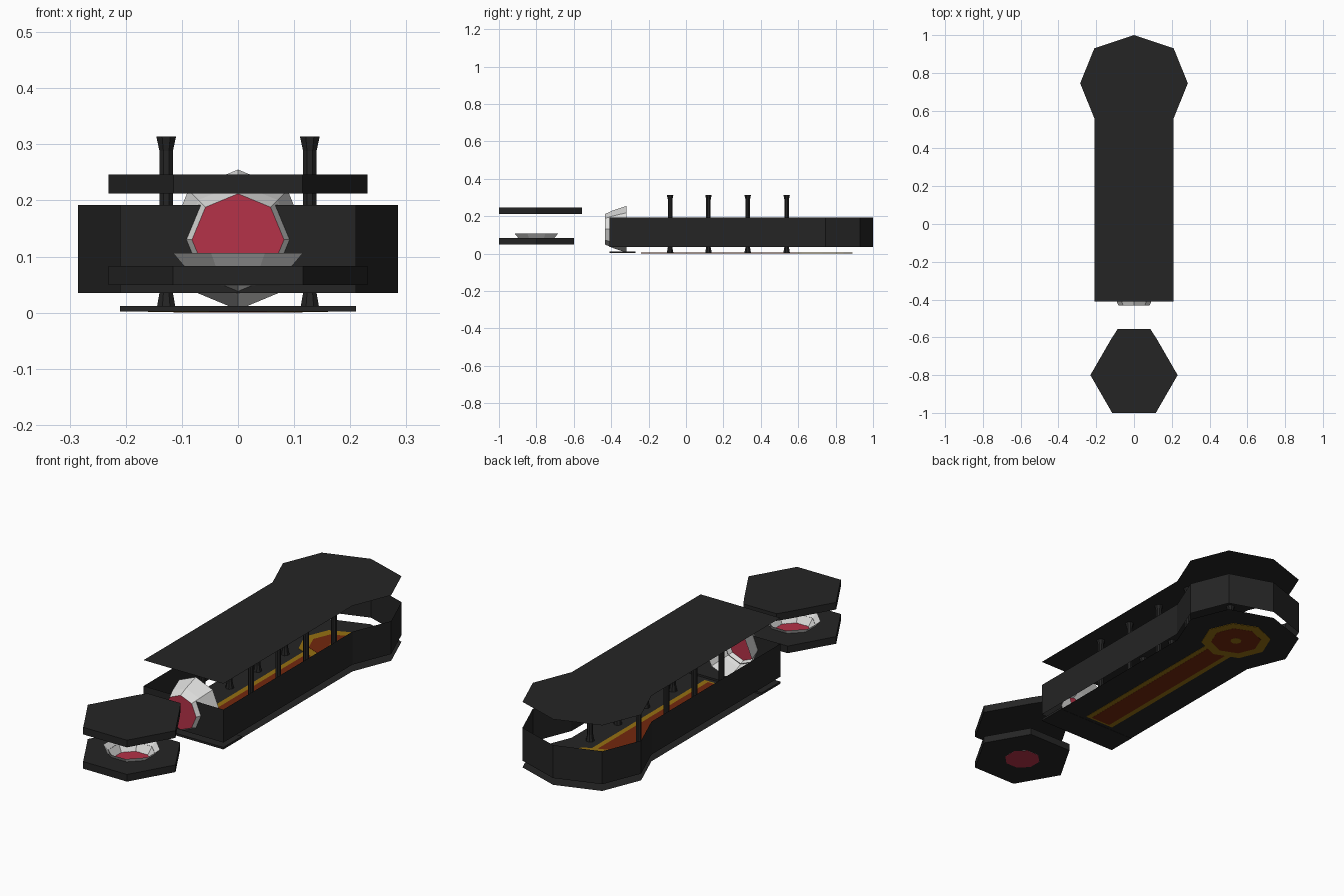
import bpy, bmesh, math
from mathutils import Matrix, Vector

if "Cube" in bpy.data.objects:
    bpy.data.objects.remove(bpy.data.objects["Cube"])


def material(name, r, g, b):
    m = bpy.data.materials.new(name)
    m.diffuse_color = (r, g, b, 1)
    m.use_nodes = True
    m.node_tree.nodes["Principled BSDF"].inputs["Base Color"].default_value = m.diffuse_color
    return m


DARK = material("charcoal", 0.018, 0.018, 0.018)
WHITE = material("pale_grey", 0.73, 0.73, 0.72)
PINK = material("crimson", 0.46, 0.032, 0.065)
GOLD = material("gold", 0.30, 0.16, 0.006)
BROWN = material("rust_brown", 0.17, 0.021, 0.004)


def finish(name, bm, mats, matrix=None):
    if matrix:
        bm.transform(matrix)
    me = bpy.data.meshes.new(name)
    bm.to_mesh(me)
    bm.free()
    for m in mats:
        me.materials.append(m)
    ob = bpy.data.objects.new(name, me)
    bpy.context.collection.objects.link(ob)
    return ob


def prism(name, pts, z0, z1, mat, matrix=None):
    """Flat polygon at z0, extruded to z1 when they differ."""
    bm = bmesh.new()
    f = bm.faces.new([bm.verts.new((x, y, z0)) for x, y in pts])
    if z1 > z0:
        new = bmesh.ops.extrude_face_region(bm, geom=[f])["geom"]
        bmesh.ops.translate(bm, vec=(0, 0, z1 - z0),
                            verts=[v for v in new if isinstance(v, bmesh.types.BMVert)])
    bmesh.ops.recalc_face_normals(bm, faces=bm.faces)
    return finish(name, bm, [mat], matrix)


def lathe(name, rings, sides, mats, matrix, cap_first=False, cap_last=False, phase=0.0):
    """Stacked rings of (radius, z); the first cap uses the last material."""
    bm = bmesh.new()
    loops = []
    for r, z in rings:
        loops.append([bm.verts.new((r * math.cos(phase + math.tau * i / sides),
                                    r * math.sin(phase + math.tau * i / sides), z))
                      for i in range(sides)])
    for a, b in zip(loops, loops[1:]):
        for i in range(sides):
            j = (i + 1) % sides
            bm.faces.new((a[i], a[j], b[j], b[i]))
    if cap_first:
        bm.faces.new(loops[0][::-1]).material_index = len(mats) - 1
    if cap_last:
        bm.faces.new(loops[-1])
    return finish(name, bm, mats, matrix)


def ngon(r, n, cy, phase=0.0):
    return [(r * math.cos(phase + math.tau * i / n),
             cy + r * math.sin(phase + math.tau * i / n)) for i in range(n)]


def mirrored(half):
    """Right-hand outline plus its mirror image."""
    return half + [(-x, y) for x, y in reversed(half) if x > 0]


# Hall plan: long nave with a faceted round end
plan = mirrored([(0.21, -0.41), (0.21, 0.56), (0.285, 0.745), (0.21, 0.93), (0, 1.0)])
prism("hall_roof", plan, 0.315, 0.315, DARK)
prism("hall_floor", plan, 0.003, 0.003, DARK)

# Side and end walls: open strip following the plan
bm = bmesh.new()
low = [bm.verts.new((x, y, 0.035)) for x, y in plan]
top = [bm.verts.new((x, y, 0.192)) for x, y in plan]
for i in range(len(plan) - 1):
    bm.faces.new((low[i], low[i + 1], top[i + 1], top[i]))
finish("hall_walls", bm, [DARK])

# Front wall, notched around the round window
upright = Matrix.Translation((0, -0.41, 0)) @ Matrix.Rotation(math.pi / 2, 4, 'X')
notch = mirrored([(0.0, 0.041), (0.064, 0.067), (0.09, 0.13), (0.064, 0.192)])
right = [(0, 0.035), (0.21, 0.035), (0.21, 0.192), (0.064, 0.192), (0.09, 0.13), (0.064, 0.067), (0, 0.041)]
for side, s in (("right", 1), ("left", -1)):
    prism("front_wall_" + side, [(s * x, y) for x, y in right], 0, 0, DARK, upright)

# Entrance step
prism("entrance_step", [(-0.21, -0.41), (0.21, -0.41), (0.21, -0.27), (-0.21, -0.27)],
      0.002, 0.012, DARK)

# Floor inlays, seen from both above and below
def strip(w, y0, y1):
    return [(-w, y0), (w, y0), (w, y1), (-w, y1)]

prism("aisle_border", strip(0.077, -0.25, 0.66), 0.002, 0.004, GOLD)
prism("aisle_carpet", strip(0.052, -0.24, 0.66), 0.0015, 0.0045, BROWN)
prism("round_border", ngon(0.16, 8, 0.73), 0.001, 0.005, GOLD)
prism("round_carpet", ngon(0.115, 8, 0.73), 0.0005, 0.0055, BROWN)
prism("round_centre", ngon(0.026, 8, 0.73), 0.0, 0.006, GOLD)

# Two rows of flared columns
for y in (-0.085, 0.12, 0.33, 0.538):
    for s in (-1, 1):
        lathe("column", [(0.019, 0.004), (0.013, 0.035), (0.013, 0.288), (0.019, 0.314)],
              8, [DARK], Matrix.Translation((s * 0.128, y, 0)), True, True, math.pi / 8)

# Round window in the front wall: flared frame with a crimson pane
lathe("round_window", [(0.082, 0), (0.1, 0.04), (0.125, 0.115)], 8, [WHITE, PINK],
      Matrix.Translation((0, -0.432, 0.13)) @ Matrix.Rotation(-math.pi / 2, 4, 'X'), True)

# Front pavilion: hexagonal base with a bowl set through it, and a floating canopy
hexagon = ngon(0.231, 6, -0.8)
base_z0, base_z1, hole = 0.049, 0.083, (0.082, 0.103)
bm = bmesh.new()
rings = []
for z, r in ((base_z0, hole[0]), (base_z1, hole[1])):
    rings.append(([bm.verts.new((x, y, z)) for x, y in hexagon],
                  [bm.verts.new((x, y, z)) for x, y in ngon(r, 8, -0.8, math.pi / 8)]))
for outer, inner in rings:
    edges = [bm.edges.new((l[i], l[i - 1])) for l in (outer, inner) for i in range(len(l))]
    bmesh.ops.triangle_fill(bm, use_beauty=True, use_dissolve=False, edges=edges)
for i in range(6):
    a, b = rings[0][0], rings[1][0]
    bm.faces.new((a[i - 1], a[i], b[i], b[i - 1]))
bmesh.ops.recalc_face_normals(bm, faces=bm.faces)
finish("pavilion_base", bm, [DARK])

lathe("pavilion_bowl", [(0.082, 0.0485), (0.104, 0.083), (0.125, 0.106)], 8, [WHITE, PINK],
      Matrix.Translation((0, -0.8, 0)), True, False, math.pi / 8)

canopy = mirrored([(0.115, -1.0), (0.231, -0.8), (0.115, -0.6), (0.087, -0.557)])
prism("pavilion_canopy", canopy, 0.212, 0.246, DARK)
